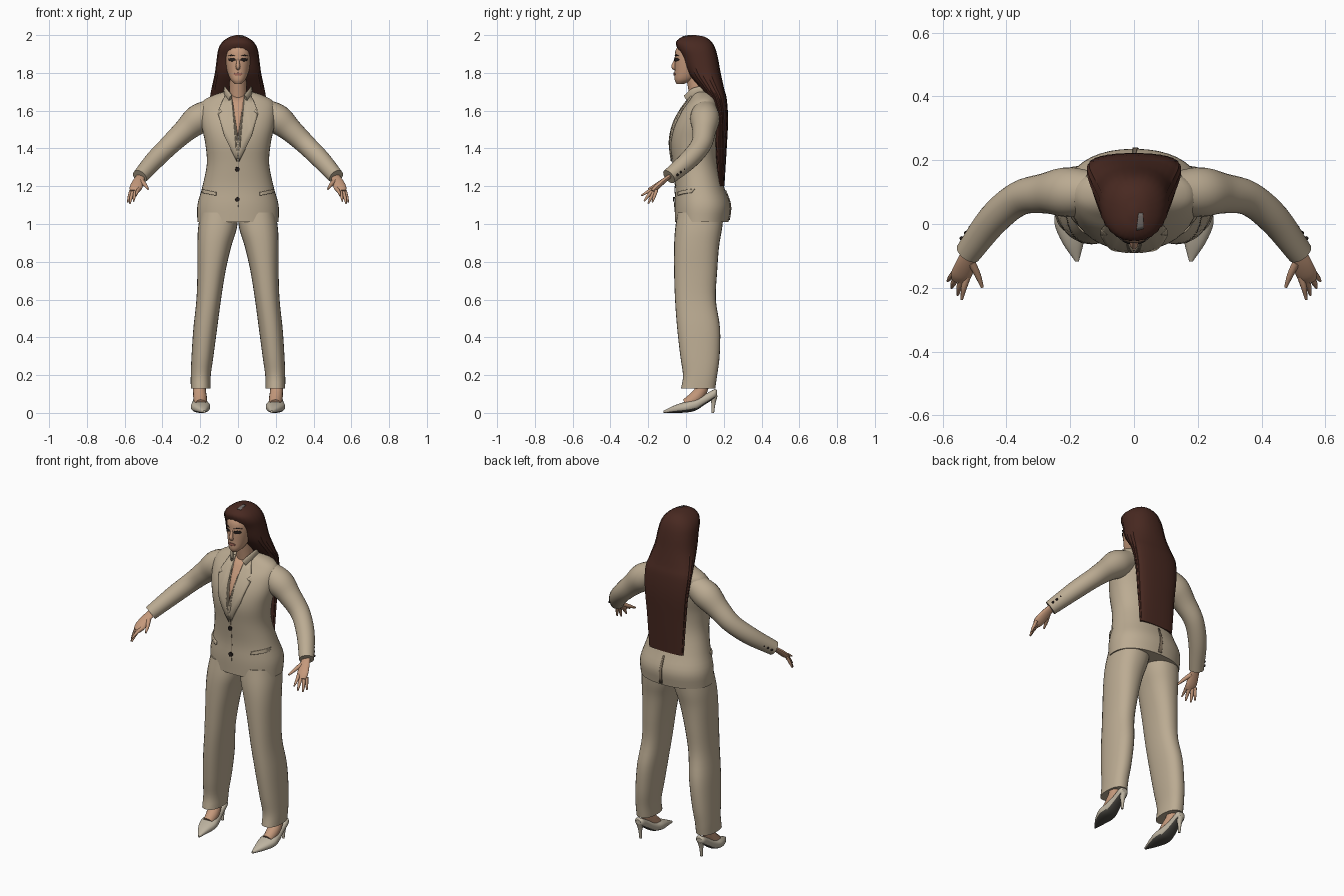
import bpy, bmesh, math
from mathutils import Vector, Matrix
from mathutils.bvhtree import BVHTree

if "Cube" in bpy.data.objects:
    bpy.data.objects.remove(bpy.data.objects["Cube"])


def material(name, r, g, b):
    m = bpy.data.materials.new(name)
    m.use_nodes = True
    m.diffuse_color = (r, g, b, 1)
    bsdf = m.node_tree.nodes["Principled BSDF"]
    bsdf.inputs["Base Color"].default_value = (r, g, b, 1)
    bsdf.inputs["Roughness"].default_value = 0.8
    return m


SUIT = material("beige_cloth", .5, .41, .29)
SKIN = material("skin", .56, .32, .2)
HAIR = material("brown_hair", .065, .022, .015)
SHOE = material("cream_leather", .52, .46, .36)
SOLE = material("dark_sole", .07, .065, .055)
DARK = material("near_black", .02, .014, .012)
LIPS = material("lips", .36, .14, .1)
PARTING = material("grey_parting", .17, .15, .14)
SEAM = material("seam", .25, .19, .13)
made = []


def finish(bm, name, mat):
    bmesh.ops.recalc_face_normals(bm, faces=bm.faces)
    mesh = bpy.data.meshes.new(name)
    bm.to_mesh(mesh)
    bm.free()
    mesh.materials.append(mat)
    obj = bpy.data.objects.new(name, mesh)
    bpy.context.collection.objects.link(obj)
    made.append(obj)
    return obj


def mirror(obj):
    """Copy a left part to the right."""
    twin = obj.copy()
    twin.data = obj.data.copy()
    twin.data.transform(Matrix.Scale(-1, 4, Vector((1, 0, 0))))
    twin.data.flip_normals()
    twin.name = obj.name.replace("left", "right")
    bpy.context.collection.objects.link(twin)
    made.append(twin)


def smooth_rows(rows, steps):
    """Catmull-Rom interpolation through rows of numbers."""
    rows = [Vector(r) for r in rows]
    out = []
    for i in range(len(rows) - 1):
        b, c = rows[i], rows[i + 1]
        a = rows[i - 1] if i else b * 2 - c
        d = rows[i + 2] if i + 2 < len(rows) else c * 2 - b
        for k in range(steps):
            t = k / steps
            out.append(b + (c - a) * (t / 2) + (a * 2 - b * 5 + c * 4 - d) * (t * t / 2)
                       + (b * 3 - a - c * 3 + d) * (t ** 3 / 2))
    return out + [rows[-1]]


def skin_rings(name, rings, mat, power=2, count=28, ripple=0):
    """Skin rings of (centre, axis a, axis b), capped at both ends."""
    bm = bmesh.new()
    loops = []
    for centre, a, b in rings:
        loop = []
        for k in range(count):
            w = math.tau * k / count
            c, s = math.cos(w), math.sin(w)
            bump = 1 + ripple * (k % 2)
            u = math.copysign(abs(c) ** (2 / power), c) * bump
            v = math.copysign(abs(s) ** (2 / power), s) * bump
            loop.append(bm.verts.new(centre + a * u + b * v))
        loops.append(loop)
    for low, high in zip(loops, loops[1:]):
        for k in range(count):
            j = (k + 1) % count
            bm.faces.new((low[k], low[j], high[j], high[k]))
    bm.faces.new(loops[0])
    bm.faces.new(loops[-1])
    return finish(bm, name, mat)


def loft(name, rows, mat, along="Z", steps=4, **kw):
    """Rows are (position, x min, x max, then min and max of the other axis)."""
    rings = []
    for t, x0, x1, v0, v1 in smooth_rows(rows, steps):
        x, v, rx, rv = (x0 + x1) / 2, (v0 + v1) / 2, (x1 - x0) / 2, (v1 - v0) / 2
        if along == "Z":
            rings.append((Vector((x, v, t)), Vector((rx, 0, 0)), Vector((0, rv, 0))))
        else:
            rings.append((Vector((x, t, v)), Vector((rx, 0, 0)), Vector((0, 0, rv))))
    return skin_rings(name, rings, mat, **kw)


def body(rows):
    """Symmetric rows from (height, half width, front, back)."""
    return [(z, -w, w, f, b) for z, w, f, b in rows]


def tube(name, path, mat, flat=1, ref=(1, 0, 0), steps=4, count=16):
    """Tube along (x, y, z, radius), flattened across the ref axis."""
    pts = smooth_rows(path, steps)
    rings = []
    for i, p in enumerate(pts):
        t = (pts[min(i + 1, len(pts) - 1)] - pts[max(i - 1, 0)]).to_3d().normalized()
        a = Vector(ref)
        a = (a - t * a.dot(t)).normalized()
        rings.append((p.to_3d(), a * p[3], t.cross(a) * p[3] * flat))
    return skin_rings(name, rings, mat, count=count)


def plate(name, points, target, mat, view="front", lift=.003, thick=.006):
    """Thin shape draped over the target as seen from one side."""
    place, ray = {
        "front": (lambda u, v: Vector((u, -1, v)), Vector((0, 1, 0))),
        "back": (lambda u, v: Vector((u, 1, v)), Vector((0, -1, 0))),
        "top": (lambda u, v: Vector((u, v, 3)), Vector((0, 0, -1)))}[view]
    tree = BVHTree.FromPolygons([v.co for v in target.data.vertices],
                                [p.vertices[:] for p in target.data.polygons])
    bm = bmesh.new()
    bm.faces.new([bm.verts.new(place(u, v)) for u, v in points])
    bmesh.ops.triangulate(bm, faces=bm.faces[:])
    bmesh.ops.subdivide_edges(bm, edges=bm.edges[:], cuts=4, use_grid_fill=True)
    for v in bm.verts[:]:
        hit = tree.ray_cast(v.co, ray)[0]
        if hit:
            v.co = hit - ray * lift
        else:
            bm.verts.remove(v)
    obj = finish(bm, name, mat)
    obj.modifiers.new("thickness", "SOLIDIFY").thickness = thick
    obj.modifiers["thickness"].offset = 0
    return obj


def oval(x, z, rx, rz, count=12):
    return [(x + rx * math.cos(math.tau * k / count), z + rz * math.sin(math.tau * k / count))
            for k in range(count)]


# Jacket with lapels, pockets, buttons and back vent
jacket = loft("jacket", body([
    (1.01, .215, -.058, .225), (1.1, .215, -.06, .235), (1.2, .188, -.057, .2),
    (1.32, .165, -.07, .168), (1.43, .174, -.083, .165), (1.52, .193, -.068, .178),
    (1.6, .2, -.03, .185), (1.65, .185, .01, .175), (1.68, .135, .03, .16),
    (1.7, .075, .04, .14)]), SUIT, power=2.2, count=40)
plate("chest_opening", [(-.042, 1.685), (0, 1.46), (.042, 1.685)], jacket, SKIN, lift=.001, thick=.002)
mirror(plate("left_lapel", [
    (.036, 1.685), (.07, 1.675), (.1, 1.61), (.083, 1.595), (.105, 1.58),
    (.07, 1.46), (.006, 1.33), (-.004, 1.4), (.004, 1.47)], jacket, SUIT, lift=.005, thick=.008))
mirror(plate("left_pocket_flap", [(.115, 1.15), (.19, 1.165), (.19, 1.185), (.115, 1.168)],
             jacket, SUIT, lift=.005, thick=.009))
mirror(tube("left_collar", [(.04, .0, 1.665, .02), (.066, .045, 1.7, .022),
                            (.06, .11, 1.71, .022), (0, .14, 1.715, .022)],
            SUIT, flat=.35, ref=(0, 0, 1)))
plate("front_seam", [(0, 1.34), (.003, 1.34), (.003, 1.09), (0, 1.09)], jacket, SEAM, thick=.002)
plate("back_vent", [(-.004, 1.18), (.004, 1.18), (.018, 1.02), (-.004, 1.02)],
      jacket, SEAM, view="back", thick=.004)
for label, height in (("upper", 1.29), ("lower", 1.13)):
    plate(label + "_button", oval(-.003, height, .012, .012), jacket, DARK, lift=.006, thick=.009)

# Sleeves with cuff buttons
mirror(tube("left_sleeve", [
    (.13, .1, 1.6, .066), (.21, .1, 1.555, .078), (.28, .096, 1.495, .063),
    (.36, .08, 1.42, .054), (.44, .015, 1.34, .05), (.52, -.09, 1.25, .041)],
    SUIT, steps=5, count=24))
for k in range(3):
    bm = bmesh.new()
    spot = Vector((.54, -.045, 1.26)) + Vector((-.014, .017, .015)) * k
    bmesh.ops.create_icosphere(bm, subdivisions=2, radius=.007, matrix=Matrix.Translation(spot))
    mirror(finish(bm, "left_cuff_button", DARK))

# Hands
mirror(tube("left_palm", [(.513, -.08, 1.258, .022), (.528, -.122, 1.225, .03),
                          (.541, -.158, 1.192, .033), (.548, -.178, 1.172, .024)], SKIN, flat=.45))
fingers = {
    "thumb": [(.51, -.12, 1.228, .013), (.49, -.16, 1.205, .01), (.476, -.198, 1.185, .005)],
    "index": [(.522, -.165, 1.187, .011), (.533, -.2, 1.172, .009), (.54, -.237, 1.15, .004)],
    "middle": [(.54, -.17, 1.18, .011), (.548, -.2, 1.15, .009), (.553, -.222, 1.12, .004)],
    "ring": [(.555, -.165, 1.176, .01), (.566, -.185, 1.14, .009), (.572, -.2, 1.108, .004)],
    "little": [(.566, -.155, 1.18, .009), (.576, -.168, 1.145, .008), (.584, -.178, 1.115, .004)]}
for label, path in fingers.items():
    mirror(tube("left_" + label, path, SKIN, steps=3, count=10))

# Trousers
mirror(loft("left_trouser_leg", [
    (1.06, -.005, .2, -.045, .2), (.97, .008, .212, -.058, .19), (.88, .036, .215, -.063, .175),
    (.75, .066, .215, -.063, .165), (.6, .09, .22, -.058, .158), (.45, .11, .236, -.047, .18),
    (.3, .13, .246, -.03, .178), (.2, .144, .25, -.016, .165), (.13, .146, .25, -.026, .155)],
    SUIT, power=2.3))

# Feet and heeled shoes
mirror(tube("left_foot", [(.205, .095, .19, .034), (.204, .08, .12, .034),
                          (.2, .045, .075, .036), (.198, .0, .045, .03)], SKIN))
shoe = loft("left_shoe", [
    (-.118, .173, .184, .0, .012), (-.06, .158, .224, .0, .04), (0, .147, .249, .002, .06),
    (.05, .157, .244, .012, .074), (.1, .168, .236, .044, .098), (.15, .174, .232, .076, .125),
    (.165, .187, .219, .09, .118)], SHOE, along="Y", power=2.4)
shoe.data.materials.append(SOLE)
for face in shoe.data.polygons:
    face.material_index = int(face.normal.z < -.6)
mirror(shoe)
mirror(tube("left_heel", [(.203, .146, .092, .022), (.203, .145, .05, .011),
                          (.203, .142, .0, .007)], SHOE))

# Head and neck
loft("neck", body([(1.6, .05, .03, .13), (1.68, .046, .018, .12), (1.78, .045, .0, .12)]), SKIN)
head = loft("head", body([
    (1.742, .018, -.05, -.01), (1.765, .04, -.06, .04), (1.81, .058, -.06, .1),
    (1.87, .068, -.06, .12), (1.92, .068, -.055, .12), (1.96, .045, -.03, .09)]), SKIN, power=2.2)
tube("nose", [(0, -.054, 1.875, .006), (0, -.063, 1.85, .009), (0, -.066, 1.832, .012),
              (0, -.056, 1.822, .009)], SKIN)
plate("lips", oval(0, 1.793, .024, .008), head, LIPS, thick=.004)
mirror(plate("left_eye", oval(.032, 1.87, .019, .009), head, DARK, thick=.004))
mirror(plate("left_brow", [(.012, 1.889), (.036, 1.897), (.054, 1.889), (.036, 1.891)],
             head, DARK, thick=.004))

# Long hair falling down the back
hair = loft("hair", body([
    (1.2, .11, .17, .203), (1.4, .125, .155, .215), (1.55, .138, .15, .222),
    (1.66, .145, .12, .215), (1.72, .137, .075, .2), (1.8, .12, .01, .182),
    (1.88, .11, -.02, .167), (1.93, .101, -.045, .153), (1.965, .08, -.05, .133),
    (1.99, .045, -.02, .1), (2, .01, .025, .05)]), HAIR, power=2.3, count=56, ripple=.025)
plate("hair_parting", [(.008, -.02), (.03, -.015), (.028, .035), (.014, .035)],
      hair, PARTING, view="top", lift=.001, thick=.003)

# Smooth shading with sharp hems and edges
bpy.ops.object.select_all(action="DESELECT")
for obj in made:
    obj.select_set(True)
bpy.context.view_layer.objects.active = made[0]
bpy.ops.object.shade_smooth_by_angle(angle=math.radians(40))
